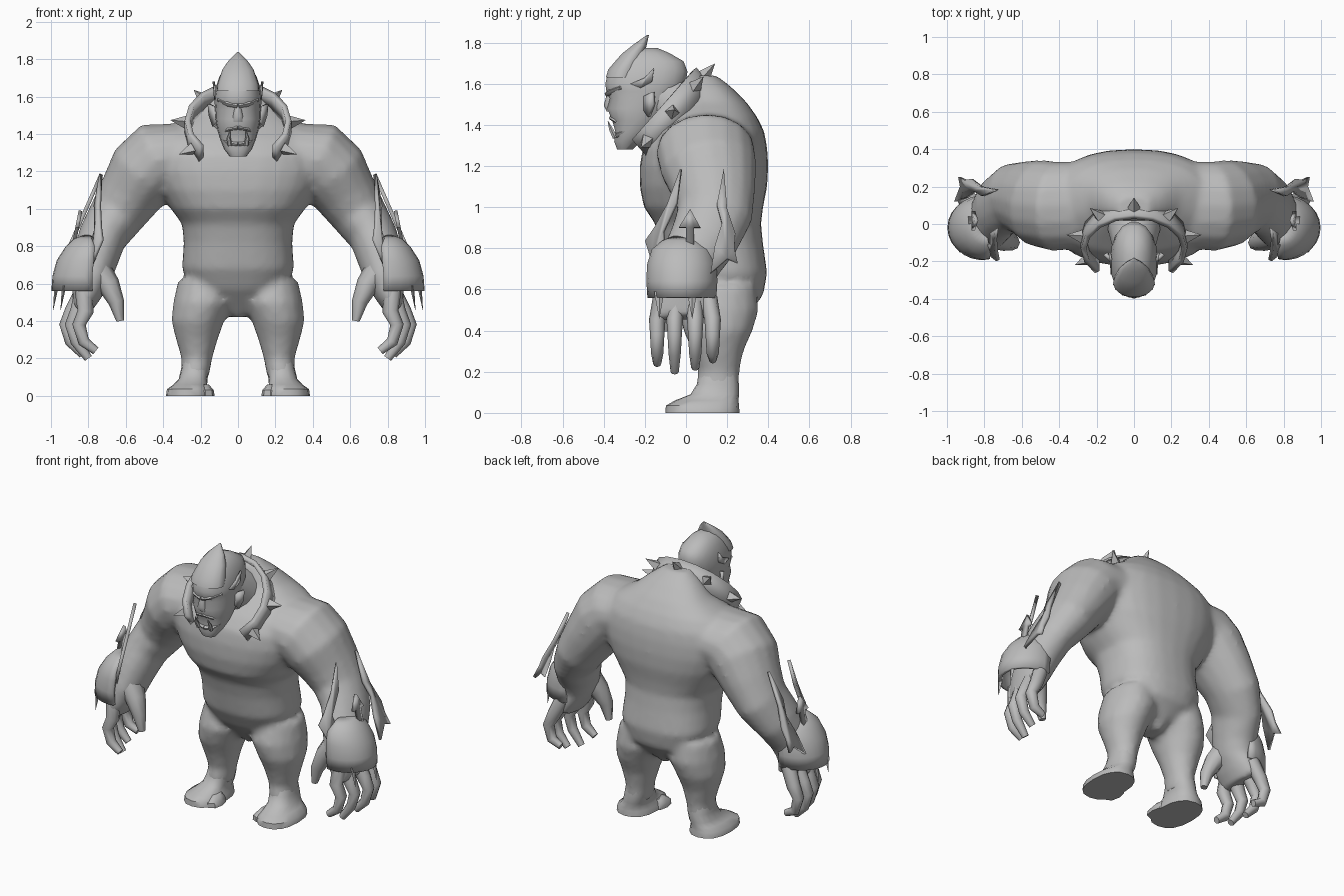
import bpy, bmesh, math
from mathutils import Vector

if "Cube" in bpy.data.objects:
    bpy.data.objects.remove(bpy.data.objects["Cube"])

grey = bpy.data.materials.new("stone_grey")
grey.use_nodes = True
COLOR = (0.5, 0.5, 0.5, 1)
grey.diffuse_color = COLOR
grey.node_tree.nodes["Principled BSDF"].inputs["Base Color"].default_value = COLOR


def finish(bm, name, mirror=False, thick=0, angle=50):
    """Turn a bmesh into a named, shaded object."""
    bmesh.ops.recalc_face_normals(bm, faces=bm.faces)
    mesh = bpy.data.meshes.new(name)
    bm.to_mesh(mesh)
    bm.free()
    mesh.materials.append(grey)
    ob = bpy.data.objects.new(name, mesh)
    bpy.context.collection.objects.link(ob)
    if thick:
        ob.modifiers.new("thickness", "SOLIDIFY").thickness = thick
        ob.modifiers["thickness"].offset = 0
    if mirror:
        ob.modifiers.new("mirror", "MIRROR")
    bpy.ops.object.select_all(action="DESELECT")
    bpy.context.view_layer.objects.active = ob
    ob.select_set(True)
    bpy.ops.object.shade_smooth_by_angle(angle=math.radians(angle))
    return ob


def loft(bm, rings, n=10, power=2.0, flat=False, side=1, arc=None):
    """Skin rings (x, y, z, in-plane radius, y radius) along their path."""
    pts = [Vector(r[:3]) for r in rings]
    rows = []
    for i, r in enumerate(rings):
        t = Vector((0, 0, 1)) if flat else pts[min(i + 1, len(pts) - 1)] - pts[max(i - 1, 0)]
        u = Vector((0, 1, 0)).cross(t).normalized()
        v = t.cross(u).normalized()
        row = []
        for k in range(n):
            a = arc * (2 * k / (n - 1) - 1) if arc else math.tau * k / n
            c, s = math.cos(a), math.sin(a)
            p = pts[i] + u * r[3] * math.copysign(abs(c) ** (2 / power), c)
            p += v * r[4] * math.copysign(abs(s) ** (2 / power), s)
            row.append(bm.verts.new((p.x * side, p.y, p.z)))
        rows.append(row)
    for a, b in zip(rows, rows[1:]):
        for k in range(n - 1 if arc else n):
            j = (k + 1) % n
            bm.faces.new((a[k], a[j], b[j], b[k]))
    if not arc:
        bm.faces.new(rows[0])
        bm.faces.new(rows[-1])


def slices(rows, x=0):
    """Rows of (z, half width, front y, back y) become level rings."""
    return [(x, (f + b) / 2, z, w, (b - f) / 2) for z, w, f, b in rows]


def part(name, rings, mirror=False, thick=0, angle=50, **kw):
    bm = bmesh.new()
    loft(bm, rings, **kw)
    return finish(bm, name, mirror, thick, angle)


def plate(name, outline, thick=0.02):
    bm = bmesh.new()
    bm.faces.new([bm.verts.new(p) for p in outline])
    return finish(bm, name, True, thick, 30)


# Body: torso, legs and arms fused into one skin
torso = slices([(.42, .03, .1, .24), (.48, .11, .05, .3), (.57, .25, -.03, .375), (.68, .3, -.09, .395),
                (.82, .29, -.12, .375), (.92, .3, -.15, .365), (1.0, .36, -.205, .375),
                (1.1, .42, -.225, .395), (1.2, .46, -.225, .4), (1.29, .465, -.21, .395),
                (1.37, .44, -.155, .38), (1.44, .37, -.08, .345), (1.51, .25, -.01, .295),
                (1.58, .17, .01, .225), (1.64, .09, .02, .15)])
leg = [(.185, .17, .62, .135, .17), (.187, .16, .5, .16, .195), (.215, .155, .4, .142, .17),
       (.22, .155, .3, .112, .125), (.22, .16, .2, .083, .1), (.23, .15, .1, .075, .11)]
arm = [(.3, .1, 1.29, .17, .235), (.43, .095, 1.265, .205, .24), (.5, .11, 1.195, .2, .235),
       (.575, .135, 1.08, .172, .205), (.65, .14, .965, .15, .185), (.725, .09, .85, .13, .17),
       (.765, .02, .73, .125, .15), (.785, -.015, .63, .108, .145), (.81, -.015, .54, .08, .155),
       (.835, -.01, .46, .05, .145)]

bm = bmesh.new()
loft(bm, torso, n=28, power=2.4, flat=True)
for side in (1, -1):
    loft(bm, leg, n=16, side=side, flat=True)
    loft(bm, arm, n=16, side=side)
body = finish(bm, "body", angle=80)
fuse = body.modifiers.new("fuse", "REMESH")
fuse.mode = "VOXEL"
fuse.voxel_size = 0.02
fuse.use_smooth_shade = True
relax = body.modifiers.new("relax", "SMOOTH")
relax.factor = 0.5
relax.iterations = 5

# Feet: sloping wedge that runs up into the ankle, with an inner big toe
part("foot", [(.265, .08, 0, .12, .18), (.265, .08, .035, .115, .178), (.255, .1, .06, .09, .155),
              (.24, .14, .09, .077, .118), (.23, .155, .14, .075, .102), (.22, .16, .2, .075, .09)],
     mirror=True, n=16, power=2.4, flat=True)
part("big_toe", slices([(0, .05, -.06, .09), (.03, .045, -.06, .09), (.06, .02, -.01, .07)], x=.175),
     mirror=True, n=8, power=2.6, flat=True)

# Fingers and thumb
for i, (y, low, curl) in enumerate([(-.14, .24, .07), (-.055, .2, .03), (.045, .22, 0), (.13, .26, .01)]):
    part(f"finger_{i + 1}", [(.825, y * .85, .56, .048, .042), (.885 - curl, y, .45, .043, .04),
                             (.92 - curl, y, .38, .036, .035), (.895 - curl, y, .29, .031, .03),
                             (.83 - curl, y, low, .022, .02)], mirror=True, n=8)
part("thumb", [(.76, -.05, .68, .08, .085), (.69, -.08, .59, .06, .065), (.65, -.1, .5, .042, .042),
               (.63, -.1, .4, .02, .022)], mirror=True, n=8)

# Bracer: outer cup with flame blades, an arrow and lower barbs
part("bracer", [(.81, -.02, .56, .178, .158), (.81, -.02, .64, .172, .163), (.8, -.02, .72, .16, .16),
                (.79, -.02, .79, .125, .138), (.79, -.02, .83, .085, .09), (.79, -.02, .85, .03, .04)],
     mirror=True, thick=.02, n=15, flat=True, arc=1.75)
back_blade = [(.12, .68), (.14, .81), (.175, .92), (.15, 1.01), (.184, 1.185), (.2, .99), (.24, .87),
              (.235, .8), (.25, .73), (.2, .75)]
front_blade = [(-.13, .64), (-.165, .74), (-.195, .835), (-.15, .9), (-.087, 1.015), (-.024, 1.185),
               (-.045, 1.02), (-.11, .88), (-.1, .76)]
plate("back_blade", [(.9 - .44 * (z - .8), y, z) for y, z in back_blade])
plate("front_blade", [(.76 + .55 * (y + .15) - .25 * (z - .8), y, z) for y, z in front_blade])
arrow = [(0, .8), (0, .9), (-.035, .9), (.02, .99), (.07, .9), (.04, .9), (.04, .8)]
plate("bracer_arrow", [(.88 - .2 * (z - .8), y, z) for y, z in arrow])
for i, (x, y) in enumerate([(.97, .03), (.93, -.13)]):
    part(f"bracer_barb_{i + 1}", [(x, y, .59, .012, .025), (x + .018, y, .46, .001, .001)],
         mirror=True, n=4)

# Neck and head
part("neck", [(0, .08, 1.4, .17, .17), (0, -.03, 1.48, .14, .15), (0, -.14, 1.55, .11, .12)], n=14)
part("head", slices([(1.28, .045, -.335, -.26), (1.32, .075, -.35, -.22), (1.37, .095, -.345, -.16),
                     (1.42, .11, -.36, -.12), (1.48, .12, -.385, -.07), (1.53, .122, -.372, -.04),
                     (1.565, .125, -.39, -.02), (1.6, .126, -.395, -.0), (1.66, .115, -.38, .01),
                     (1.71, .098, -.34, -.01), (1.75, .07, -.3, -.08), (1.775, .03, -.24, -.14)]),
     n=18, power=2.3, flat=True)
part("crest", slices([(1.63, .112, -.392, -.24), (1.67, .108, -.38, -.22), (1.745, .083, -.315, -.2),
                      (1.79, .052, -.258, -.19), (1.838, .004, -.19, -.18)]),
     n=14, flat=True)
part("brow_ridge", [(0, -.375, 1.55, .014, .022), (.05, -.36, 1.56, .016, .025),
                    (.1, -.31, 1.58, .01, .02)], mirror=True, n=8)
part("nose", slices([(1.465, .034, -.385, -.34), (1.495, .03, -.4, -.34), (1.55, .016, -.385, -.34)]),
     n=8, flat=True)
part("lower_lip", [(0, -.345, 1.345, .012, .016), (.05, -.33, 1.35, .012, .016),
                   (.08, -.28, 1.37, .008, .016)], mirror=True, n=8)
part("upper_lip", [(0, -.36, 1.435, .012, .016), (.05, -.342, 1.425, .012, .016),
                   (.08, -.29, 1.4, .008, .016)], mirror=True, n=8)
part("tusk", [(.045, -.345, 1.34, .014, .014), (.05, -.365, 1.38, .011, .011),
              (.043, -.38, 1.42, .001, .001)], mirror=True, n=6)
plate("ear", [(.112, -.2, 1.47), (.13, -.18, 1.44), (.15, -.155, 1.5), (.155, -.16, 1.56), (.118, -.2, 1.54)])
plate("side_tuft", [(.12, -.27, 1.6), (.122, -.2, 1.63), (.13, -.155, 1.68), (.125, -.165, 1.61), (.12, -.22, 1.58)],
      thick=.012)

# Collar: tilted open horseshoe band with four-sided spikes
lean = Vector((0, -.66, .75))     # across the band
run = Vector((0, .66, .75))       # from throat to nape


def collar_point(a, grow=0):
    """Point at angle a from the nape along the open hoop."""
    x = math.sin(a) * (.27 + grow)
    along = math.cos(a) * (.265 + grow) - .05
    return Vector((x, -.065, 1.465)) + run * along


bm = bmesh.new()
rows = []
for k in range(13):
    p = collar_point((k / 6 - 1) * 2.33)
    rows.append([bm.verts.new(p + lean * w) for w in (-.058, .058)])
for a, b in zip(rows, rows[1:]):
    bm.faces.new((a[0], b[0], b[1], a[1]))
finish(bm, "collar", thick=.03, angle=20)

for i in range(7):
    a = (i / 3 - 1) * 2.1
    base = collar_point(a)
    out = (collar_point(a, .1) - base).normalized()
    bm = bmesh.new()
    bmesh.ops.create_cone(bm, cap_ends=True, segments=4, radius1=.036, radius2=0, depth=.085)
    turn = Vector((0, 0, 1)).rotation_difference(out)
    for v in bm.verts:
        v.co = turn @ v.co + base + out * .055
    finish(bm, f"collar_spike_{i + 1}", angle=20)
